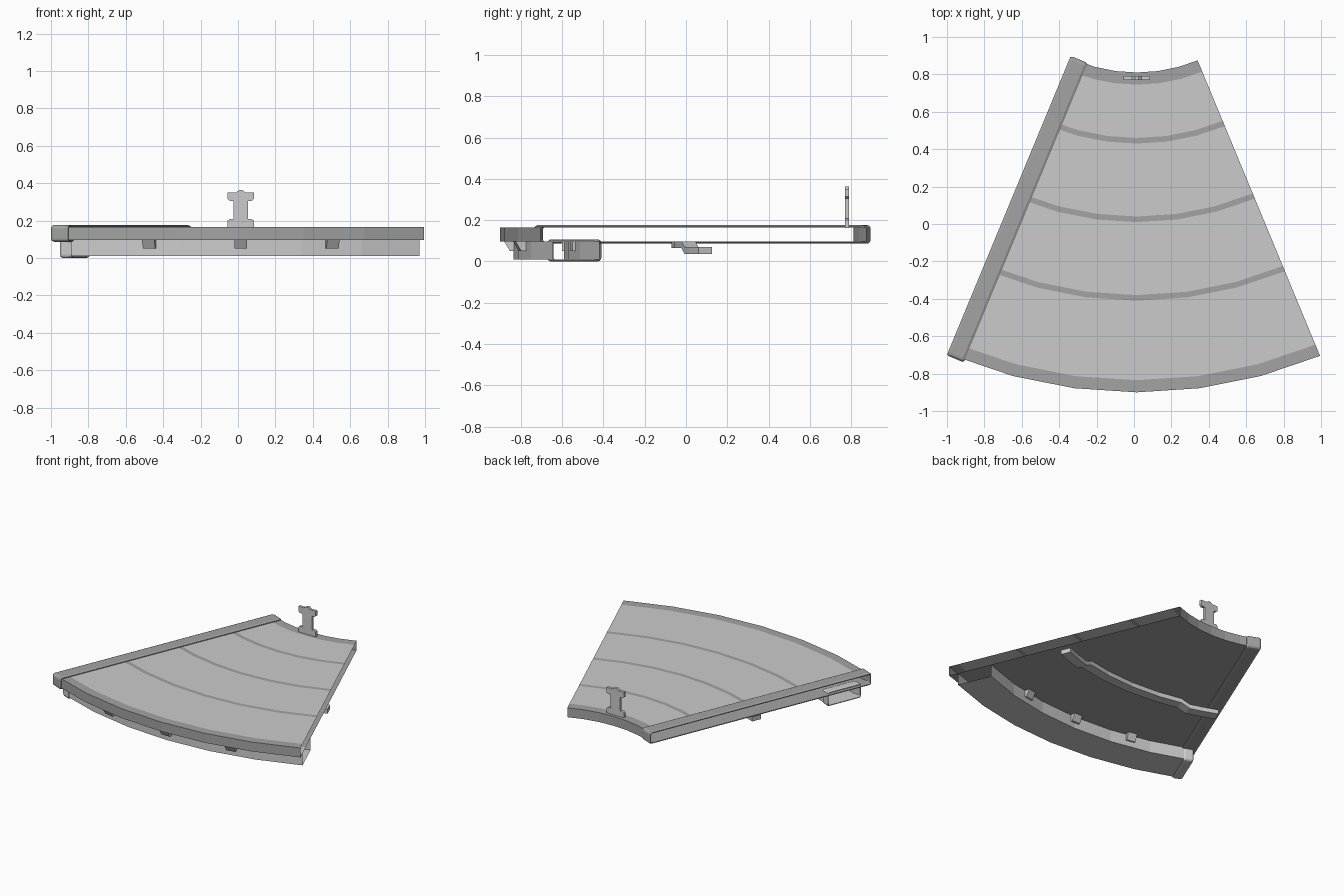
import bpy, bmesh, math
from mathutils import Vector

if "Cube" in bpy.data.objects:
    bpy.data.objects.remove(bpy.data.objects["Cube"])

CX, CY = 0.015, 1.66            # centre of all arcs
HALF = 22.5                     # half of the sector, degrees


def material(name, v):
    m = bpy.data.materials.new(name)
    m.diffuse_color = (v, v * 1.02, v, 1)
    m.use_nodes = True
    m.node_tree.nodes["Principled BSDF"].inputs["Base Color"].default_value = m.diffuse_color
    return m


LIGHT = material("light_grey", 0.62)
DARK = material("dark_grey", 0.36)


def polar(r, deg, z):
    a = math.radians(deg)
    return Vector((CX + r * math.sin(a), CY - r * math.cos(a), z))


def make(name, bm, mats):
    bmesh.ops.recalc_face_normals(bm, faces=bm.faces[:])
    me = bpy.data.meshes.new(name)
    bm.to_mesh(me)
    bm.free()
    for m in mats:
        me.materials.append(m)
    ob = bpy.data.objects.new(name, me)
    bpy.context.collection.objects.link(ob)
    return ob


def loft(name, rings, mats, slot=lambda i: 0, close=False, caps=False):
    """Skin a row of closed rings with quads."""
    bm = bmesh.new()
    vs = [[bm.verts.new(p) for p in ring] for ring in rings]
    n = len(rings[0])
    pairs = list(zip(vs, vs[1:])) + ([(vs[-1], vs[0])] if close else [])
    for a, b in pairs:
        for i in range(n):
            j = (i + 1) % n
            f = bm.faces.new((a[i], a[j], b[j], b[i]))
            f.material_index = slot(i)
    if caps:
        bm.faces.new(vs[0])
        bm.faces.new(vs[-1])
    return make(name, bm, mats)


def arc_rings(profile, angles, lift=lambda a: 0):
    return [[polar(r, a, z + lift(a)) for r, z in profile] for a in angles]


ARC = [-HALF + 7.5 * i for i in range(7)]

# Hollow deck, open at both straight sides; dark rims and stripes on top
radii = [0.85, 0.915, 1.20, 1.23, 1.62, 1.65, 2.04, 2.07, 2.495, 2.56]
deck = [(r, 0.165) for r in radii] + [(2.56, 0.097), (0.85, 0.097)]
loft("deck", arc_rings(deck, ARC), [LIGHT, DARK],
     slot=lambda i: 0 if i in (1, 3, 5, 7) else 1)


def strap(name, r0, r1, z0, z1, t0, t1, off, mat):
    """Bevelled band wrapped lengthwise around the left straight edge."""
    side = Vector((math.cos(math.radians(HALF)), -math.sin(math.radians(HALF)), 0))

    def ring(t, d):
        pts, rad = [], 0.008 + d
        for k, (r, z) in enumerate([(r1 - .008, z1 - .008), (r0 + .008, z1 - .008),
                                    (r0 + .008, z0 + .008), (r1 - .008, z0 + .008)]):
            for s in range(4):
                a = math.radians(90 * k + 30 * s)
                pts.append(polar(r + rad * math.cos(a), -HALF, z + rad * math.sin(a)) + side * t)
        return pts
    b = min(0.012, (t1 - t0) / 5)
    loft(name, [ring(t0, 0), ring(t0, off * .5), ring(t0 + b, off),
                ring(t1 - b, off), ring(t1, off * .5), ring(t1, 0)], [mat], close=True)


# Sleeve covering the left joint
strap("joint_sleeve", 0.85, 2.56, 0.097, 0.165, -0.035, 0.063, 0.011, DARK)

# Hollow outer support beam and the collar on its left end
beam = [(2.25, 0.01), (2.495, 0.01), (2.495, 0.097), (2.25, 0.097)]
loft("outer_beam", arc_rings(beam, ARC), [LIGHT])
strap("beam_collar", 2.25, 2.495, 0.01, 0.097, -0.01, 0.055, 0.01, LIGHT)

# Small brackets on both faces of the outer beam
for i, a in enumerate((-11.25, 0, 11.25)):
    for tag, base, tip in (("outer", 2.485, 2.54), ("inner", 2.26, 2.21)):
        prof = [(base, 0.05), (base, 0.097), (tip, 0.097), (tip + (base - tip) * .5, 0.05)]
        w = math.degrees(0.033 / base)
        loft(f"{tag}_bracket_{i}", arc_rings(prof, (a - w, a + w)), [LIGHT], caps=True)

# Middle support strip that steps down near both ends
strip = [(1.66, 0.065), (1.73, 0.065), (1.73, 0.097), (1.66, 0.097)]
steps = [-22.5, -18.5, -15.5, -13.5, -7.5, 0, 7.5, 13.5, 15.5, 18.5, 22.5]
loft("middle_strip", arc_rings(strip, steps, lambda a: -0.028 if abs(a) > 15 else 0),
     [LIGHT], caps=True)

# I-shaped upright on the inner rim, mirrored half outline
half = [(0.07, 0.163), (0.07, 0.20), (0.058, 0.208), (0.038, 0.208), (0.038, 0.305),
        (0.058, 0.305), (0.07, 0.315), (0.07, 0.35), (0.025, 0.35), (0.01, 0.362)]
outline = half + [(-x, z) for x, z in reversed(half)]
loft("upright_post", [[Vector((CX + x, y, z)) for x, z in outline] for y in (0.77, 0.79)],
     [LIGHT], caps=True)
